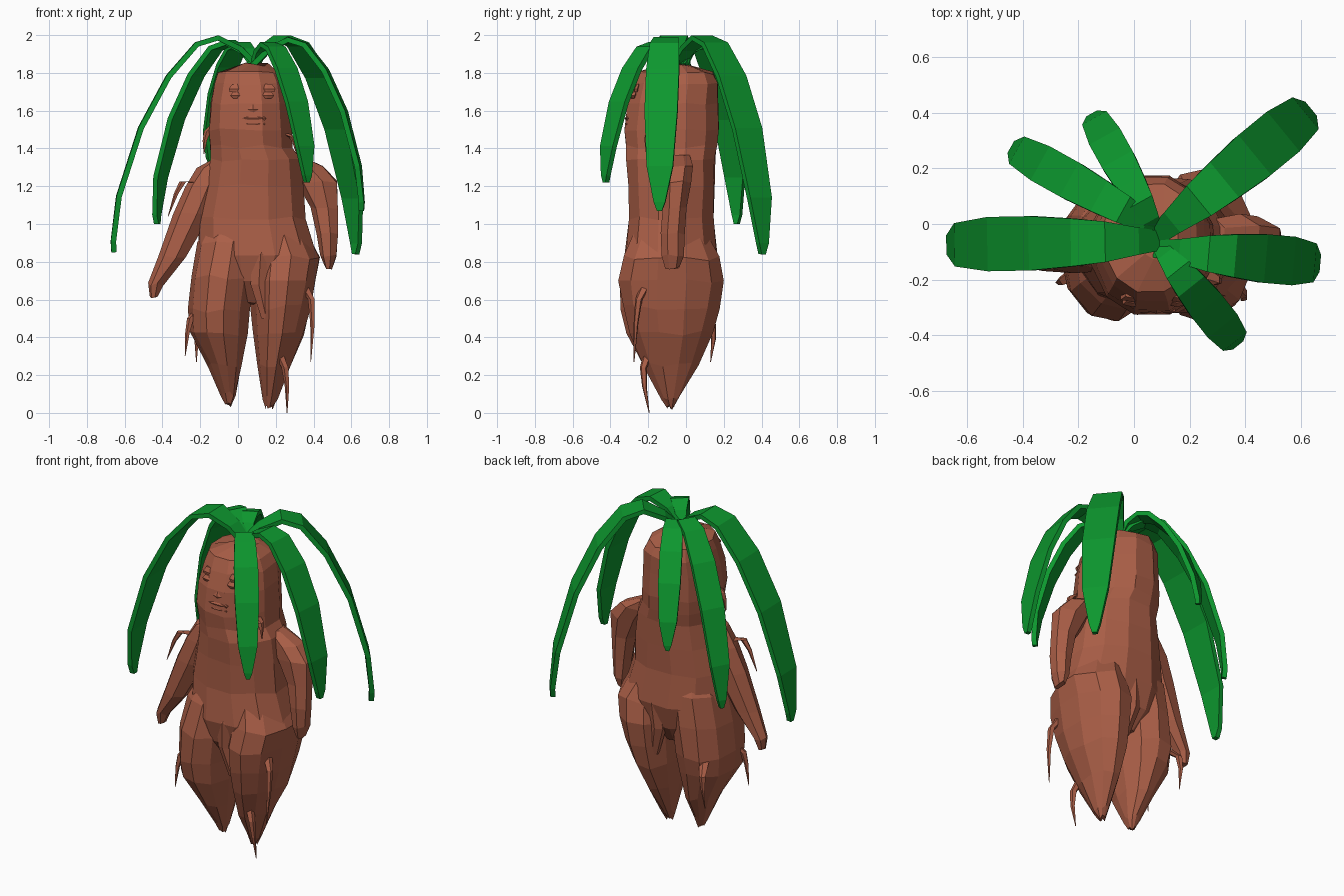
import bpy, bmesh, math, random
from mathutils import Vector

random.seed(4)


def material(name, rgb):
    m = bpy.data.materials.new(name)
    m.diffuse_color = (*rgb, 1)
    return m


root_brown = material("root brown", (0.40, 0.112, 0.062))
leaf_green = material("leaf green", (0.004, 0.315, 0.028))


def loft(name, sections, mat):
    """Skin a list of equal-length closed point loops and cap the ends."""
    bm = bmesh.new()
    loops = [[bm.verts.new(p) for p in s] for s in sections]
    n = len(loops[0])
    for a, b in zip(loops, loops[1:]):
        for i in range(n):
            j = (i + 1) % n
            bm.faces.new((a[i], a[j], b[j], b[i]))
    bm.faces.new(loops[0])
    bm.faces.new(loops[-1])
    bmesh.ops.recalc_face_normals(bm, faces=bm.faces)
    me = bpy.data.meshes.new(name)
    bm.to_mesh(me)
    bm.free()
    me.materials.append(mat)
    ob = bpy.data.objects.new(name, me)
    bpy.context.collection.objects.link(ob)
    return ob


def gnarled(name, rings, sides, jitter=0.0, power=1.0):
    """Root limb from level rings (x, y, z, rx, ry); power < 1 is boxier."""
    def soft(v):
        return math.copysign(abs(v) ** power, v)
    sections = []
    for x, y, z, rx, ry in rings:
        loop = []
        for i in range(sides):
            a = 2 * math.pi * (i + 0.5) / sides
            k = 1 + random.uniform(-jitter, jitter)
            loop.append((x + rx * k * soft(math.cos(a)), y + ry * k * soft(math.sin(a)),
                         z + random.uniform(-jitter, jitter) * 0.5))
        sections.append(loop)
    return loft(name, sections, root_brown)


# head and torso
gnarled("torso_and_head", [
    (0.09, -0.08, 0.58, 0.14, 0.13), (0.09, -0.08, 0.70, 0.24, 0.215),
    (0.105, -0.08, 0.84, 0.325, 0.25), (0.08, -0.08, 1.03, 0.29, 0.23),
    (0.085, -0.08, 1.20, 0.265, 0.235), (0.09, -0.08, 1.34, 0.245, 0.24),
    (0.07, -0.075, 1.41, 0.222, 0.245), (0.065, -0.075, 1.50, 0.222, 0.255),
    (0.065, -0.07, 1.64, 0.215, 0.245), (0.065, -0.055, 1.74, 0.195, 0.23),
    (0.06, -0.05, 1.80, 0.17, 0.20), (0.09, -0.05, 1.845, 0.07, 0.08)],
    12, 0.02, 0.93)

# legs tapering to points
gnarled("left_leg", [
    (-0.05, -0.08, 0.04, 0.018, 0.02), (-0.05, -0.08, 0.10, 0.04, 0.05),
    (-0.07, -0.085, 0.25, 0.09, 0.14), (-0.10, -0.10, 0.42, 0.155, 0.215),
    (-0.10, -0.105, 0.54, 0.17, 0.24), (-0.08, -0.105, 0.72, 0.17, 0.245),
    (-0.05, -0.09, 0.90, 0.165, 0.22), (-0.01, -0.08, 1.05, 0.13, 0.15)],
    11, 0.03)
gnarled("right_leg", [
    (0.165, -0.08, 0.03, 0.018, 0.02), (0.17, -0.08, 0.08, 0.04, 0.05),
    (0.19, -0.08, 0.25, 0.09, 0.15), (0.215, -0.08, 0.42, 0.135, 0.22),
    (0.23, -0.08, 0.56, 0.16, 0.26), (0.24, -0.075, 0.70, 0.18, 0.28),
    (0.255, -0.075, 0.82, 0.185, 0.255), (0.20, -0.08, 1.00, 0.15, 0.17)],
    11, 0.03)

# arms
gnarled("left_arm", [
    (-0.445, -0.10, 0.61, 0.022, 0.025), (-0.435, -0.10, 0.68, 0.04, 0.045),
    (-0.345, -0.10, 0.83, 0.075, 0.07), (-0.24, -0.09, 1.05, 0.105, 0.09),
    (-0.18, -0.08, 1.20, 0.10, 0.095), (-0.12, -0.08, 1.30, 0.10, 0.09),
    (-0.05, -0.08, 1.37, 0.05, 0.06)], 7, 0.02)
gnarled("right_arm", [
    (0.48, -0.07, 0.77, 0.02, 0.04), (0.48, -0.07, 0.83, 0.045, 0.06),
    (0.475, -0.07, 0.95, 0.06, 0.065), (0.46, -0.06, 1.08, 0.075, 0.065),
    (0.42, -0.05, 1.22, 0.115, 0.08), (0.36, -0.04, 1.30, 0.10, 0.08),
    (0.28, -0.04, 1.36, 0.05, 0.06)], 7, 0.02)

# face: brows, eyelids, nose and lips in very low relief
for side in (-1, 1):
    x = 0.075 + side * 0.08
    tag = "left" if side < 0 else "right"
    gnarled(tag + "_eye", [(x, -0.280, 1.665, 0.025, 0.012), (x, -0.280, 1.68, 0.042, 0.018),
                           (x, -0.272, 1.70, 0.025, 0.012)], 6)
    gnarled(tag + "_brow", [(x, -0.265, 1.70, 0.045, 0.012), (x, -0.265, 1.715, 0.05, 0.015),
                            (x, -0.255, 1.74, 0.03, 0.01)], 6)
gnarled("nose", [(0.08, -0.300, 1.585, 0.03, 0.012), (0.08, -0.300, 1.605, 0.042, 0.022),
                 (0.08, -0.285, 1.65, 0.022, 0.018), (0.08, -0.265, 1.71, 0.012, 0.01)], 6)
for tag, z, w in (("upper_lip", 1.56, 0.075), ("lower_lip", 1.53, 0.07)):
    gnarled(tag, [(0.08, -0.308, z - 0.018, w * 0.8, 0.008), (0.08, -0.310, z, w, 0.016),
                  (0.08, -0.305, z + 0.014, w * 0.7, 0.008)], 8)

# slanted ridge where the right leg meets the belly, front and back
for tag, y, s in (("front", -0.29, 1), ("back", 0.13, -1)):
    gnarled(tag + "_leg_ridge", [(0.15, y + 0.035 * s, 0.50, 0.03, 0.02), (0.11, y + 0.02 * s, 0.68, 0.05, 0.04),
                                 (0.12, y - 0.005 * s, 0.84, 0.05, 0.03), (0.16, y + 0.02 * s, 0.94, 0.01, 0.015)], 6)

# thin rootlets: path from thick end to hair-thin tip
ROOTLETS = {
    "left_cheek": [(-0.10, -0.10, 1.54), (-0.16, -0.12, 1.49), (-0.18, -0.13, 1.37)],
    "right_cheek": [(0.24, -0.18, 1.48), (0.29, -0.20, 1.46), (0.31, -0.21, 1.37)],
    "left_arm": [(-0.22, -0.11, 1.22), (-0.29, -0.145, 1.225), (-0.37, -0.16, 1.04)],
    "left_hip_front": [(-0.20, -0.17, 0.55), (-0.25, -0.20, 0.50), (-0.28, -0.21, 0.30)],
    "left_hip_back": [(-0.17, 0.06, 0.54), (-0.21, 0.14, 0.47), (-0.22, 0.13, 0.27)],
    "right_hip": [(0.33, -0.20, 0.70), (0.39, -0.25, 0.60), (0.385, -0.275, 0.27)],
    "right_foot": [(0.19, -0.18, 0.38), (0.25, -0.225, 0.24), (0.26, -0.195, 0.0)],
}
for tag, (a, b, c) in ROOTLETS.items():
    a, b, c = Vector(a), Vector(b), Vector(c)
    path = [a, b, b.lerp(c, 0.35) + (b - a) * 0.12, c]
    gnarled(tag + "_rootlet", [(*p, r, r) for p, r in zip(path, (0.032, 0.020, 0.013, 0.002))], 5)

# long drooping leaves: share of reach, share of drop, share of width
CURVE = [(0.0, None, 0.35), (0.10, 0.05, 0.5), (0.25, 0.0, 0.75), (0.40, 0.03, 0.88),
         (0.60, 0.18, 1.0), (0.80, 0.42, 1.0), (0.96, 0.74, 0.8), (1.0, 0.95, 0.35), (0.995, 1.0, 0.15)]


def leaf(name, base, tip, top, width, bulge=1.0, thick=0.028):
    base, tip = Vector(base), Vector(tip)
    reach = Vector((tip.x - base.x, tip.y - base.y, 0))
    side = reach.normalized().cross(Vector((0, 0, 1)))
    pts = []
    for u, d, w in CURVE:
        p = base + reach * u ** bulge
        p.z = base.z if d is None else top - d * (top - tip.z)
        pts.append(p)
    sections = []
    for i, p in enumerate(pts):
        along = (pts[min(i + 1, len(pts) - 1)] - pts[max(i - 1, 0)]).normalized()
        off = side.cross(along).normalized() * thick / 2
        s = side * width * CURVE[i][2] / 2
        sections.append([p + s + off, p - s + off, p - s - off, p + s - off])
    loft(name, sections, leaf_green)


leaf("left_leaf", (0.09, -0.06, 1.85), (-0.66, -0.075, 0.85), 1.985, 0.195, 0.97)
leaf("back_left_leaf", (0.09, -0.02, 1.84), (-0.43, 0.27, 1.00), 1.96, 0.14)
leaf("back_leaf", (0.08, -0.02, 1.84), (-0.145, 0.385, 1.32), 1.95, 0.125)
leaf("back_right_leaf", (0.07, -0.05, 1.84), (0.625, 0.405, 0.84), 1.985, 0.185, 0.88)
leaf("right_leaf", (0.08, -0.09, 1.84), (0.655, -0.14, 1.07), 1.975, 0.175, 0.8)
leaf("front_right_leaf", (0.09, -0.08, 1.84), (0.365, -0.425, 1.22), 1.95, 0.135)
